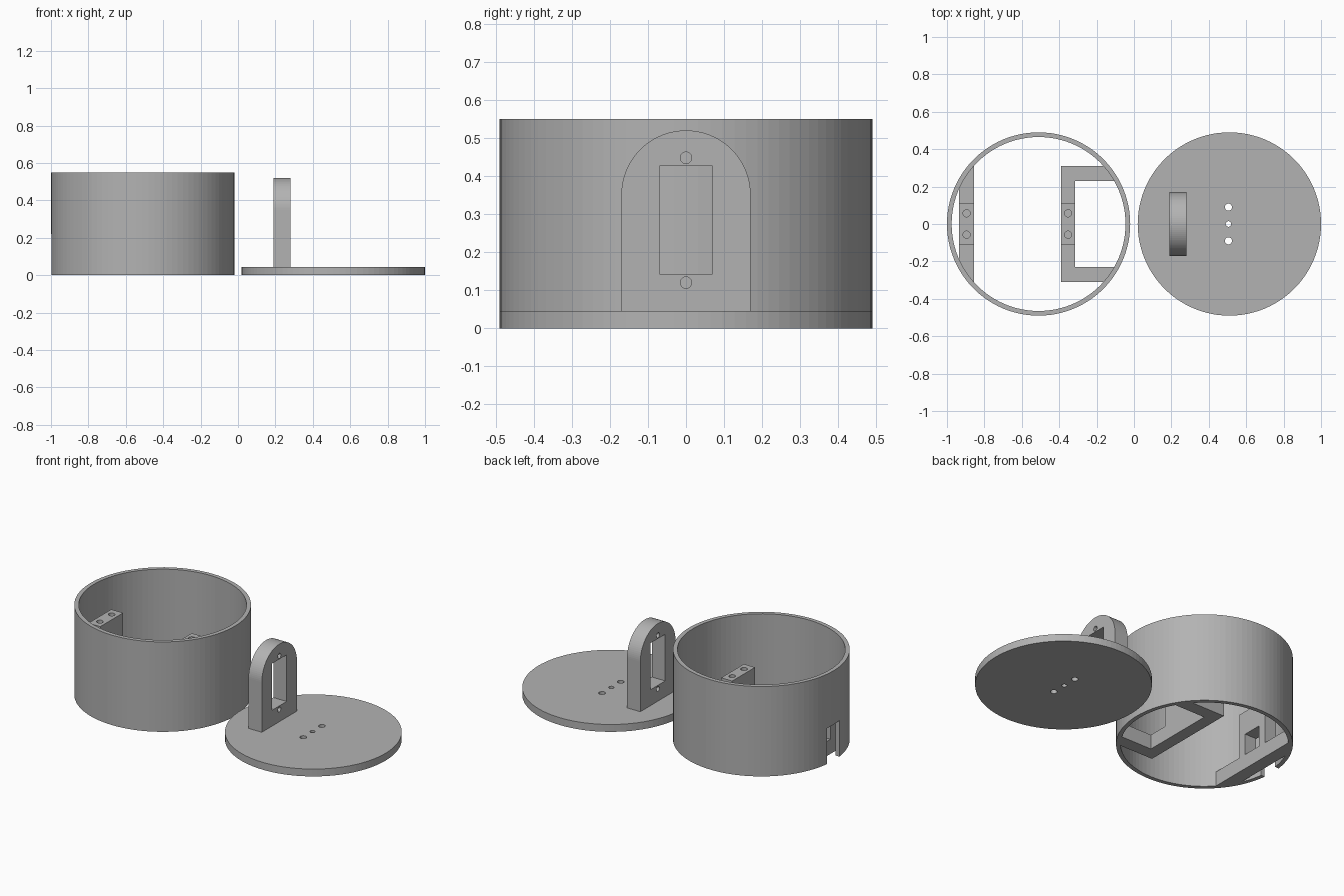
import bpy, bmesh
from math import sin, cos, pi, sqrt
from mathutils import Matrix, Vector

old = bpy.data.objects.get("Cube")
if old:
    bpy.data.objects.remove(old, do_unlink=True)

grey = bpy.data.materials.new("plain grey")
grey.use_nodes = True
COLOUR = (0.45, 0.45, 0.45, 1)
grey.diffuse_color = COLOUR
grey.node_tree.nodes["Principled BSDF"].inputs["Base Color"].default_value = COLOUR

CUP, LID = -0.51, 0.51       # centres of the two round parts
R, R_IN, H = 0.49, 0.465, 0.55
BASE = 0.09                  # height of the low rails
TOP = 0.365                  # height of the screw blocks
PLATE = 0.045


def prism(name, points, low, high, axis="z"):
    """Extrude a closed outline along z, or along x with points given as (y, z)."""
    bm = bmesh.new()
    place = (lambda a, b: (a, b, low)) if axis == "z" else (lambda a, b: (low, a, b))
    shift = (0, 0, high - low) if axis == "z" else (high - low, 0, 0)
    face = bm.faces.new([bm.verts.new(place(a, b)) for a, b in points])
    made = bmesh.ops.extrude_face_region(bm, geom=[face])["geom"]
    bmesh.ops.translate(bm, vec=shift, verts=[v for v in made if isinstance(v, bmesh.types.BMVert)])
    bmesh.ops.recalc_face_normals(bm, faces=bm.faces)
    mesh = bpy.data.meshes.new(name)
    bm.to_mesh(mesh)
    bm.free()
    mesh.materials.append(grey)
    obj = bpy.data.objects.new(name, mesh)
    bpy.context.collection.objects.link(obj)
    return obj


def circle(a, b, r, n=96):
    return [(a + r * cos(2 * pi * i / n), b + r * sin(2 * pi * i / n)) for i in range(n)]


def rect(a0, a1, b0, b1):
    return [(a0, b0), (a1, b0), (a1, b1), (a0, b1)]


def cut(obj, *cutters):
    """Subtract the cutters and bake the result into the mesh."""
    for c in cutters:
        mod = obj.modifiers.new("cut", "BOOLEAN")
        mod.operation, mod.solver, mod.object = "DIFFERENCE", "EXACT", c
    bpy.context.view_layer.update()
    graph = bpy.context.evaluated_depsgraph_get()
    mesh = bpy.data.meshes.new_from_object(obj.evaluated_get(graph))
    obj.modifiers.clear()
    obj.data = mesh
    for c in cutters:
        bpy.data.objects.remove(c, do_unlink=True)


def wall_at(d):
    """Half chord of the cup, measured to the middle of its wall."""
    mid = (R + R_IN) / 2
    return sqrt(mid * mid - d * d)


# Open cup wall with a cable slot at the bottom
wall = prism("cup_wall", circle(CUP, 0, R), 0, H)
cut(wall, prism("bore", circle(CUP, 0, R_IN), -0.1, H + 0.1))
cut(wall, prism("slot", rect(-1.1, -0.95, -0.06, 0.06), -0.1, 0.22))

# Straight rail across the cup
x0, x1 = -0.935, -0.855
y0, y1 = wall_at(x0 - CUP), wall_at(x1 - CUP)
prism("straight_rail", [(x0, -y0), (x1, -y1), (x1, y1), (x0, y0)], 0, BASE)

# U-shaped rail, its arms running into the wall
ux0, ux1, ya, yb = -0.39, -0.315, 0.23, 0.31
half = [(ux1, ya), (CUP + wall_at(ya), ya), (CUP + wall_at(yb), yb), (ux0, yb)]
prism("u_rail", half + [(x, -y) for x, y in reversed(half)], 0, BASE)

# Screw blocks with two blind holes each; the outer one has a cable window
for name, a, b in (("cable_block", x0, x1), ("inner_block", ux0, ux1)):
    block = prism(name, rect(a, b, -0.11, 0.11), BASE, TOP)
    mid = (a + b) / 2
    cut(block, *[prism("hole", circle(mid, y, 0.019, 24), TOP - 0.12, TOP + 0.1)
                 for y in (-0.057, 0.057)])
    if name == "cable_block":
        cut(block, prism("window", rect(a - 0.1, b + 0.1, -0.06, 0.06), BASE - 0.1, 0.22))

# Round lid with three through holes
lid = prism("lid_plate", circle(LID, 0, R), 0, PLATE)
cut(lid, *[prism("hole", circle(0.505, y, r, 24), -0.1, 0.2)
           for y, r in ((-0.09, 0.019), (0, 0.015), (0.09, 0.019))])

# Arched upright with a window and two screw holes
W, SPRING = 0.17, 0.35
arch = [(W * cos(pi * i / 48), SPRING + W * sin(pi * i / 48)) for i in range(49)]
upright = prism("arched_upright", arch + [(-W, PLATE), (W, PLATE)], 0.19, 0.28, "x")
cut(upright, prism("window", rect(-0.07, 0.07, 0.142, 0.427), 0.1, 0.4, "x"),
    *[prism("hole", circle(0, z, 0.015, 24), 0.1, 0.4, "x") for z in (0.12, 0.448)])
